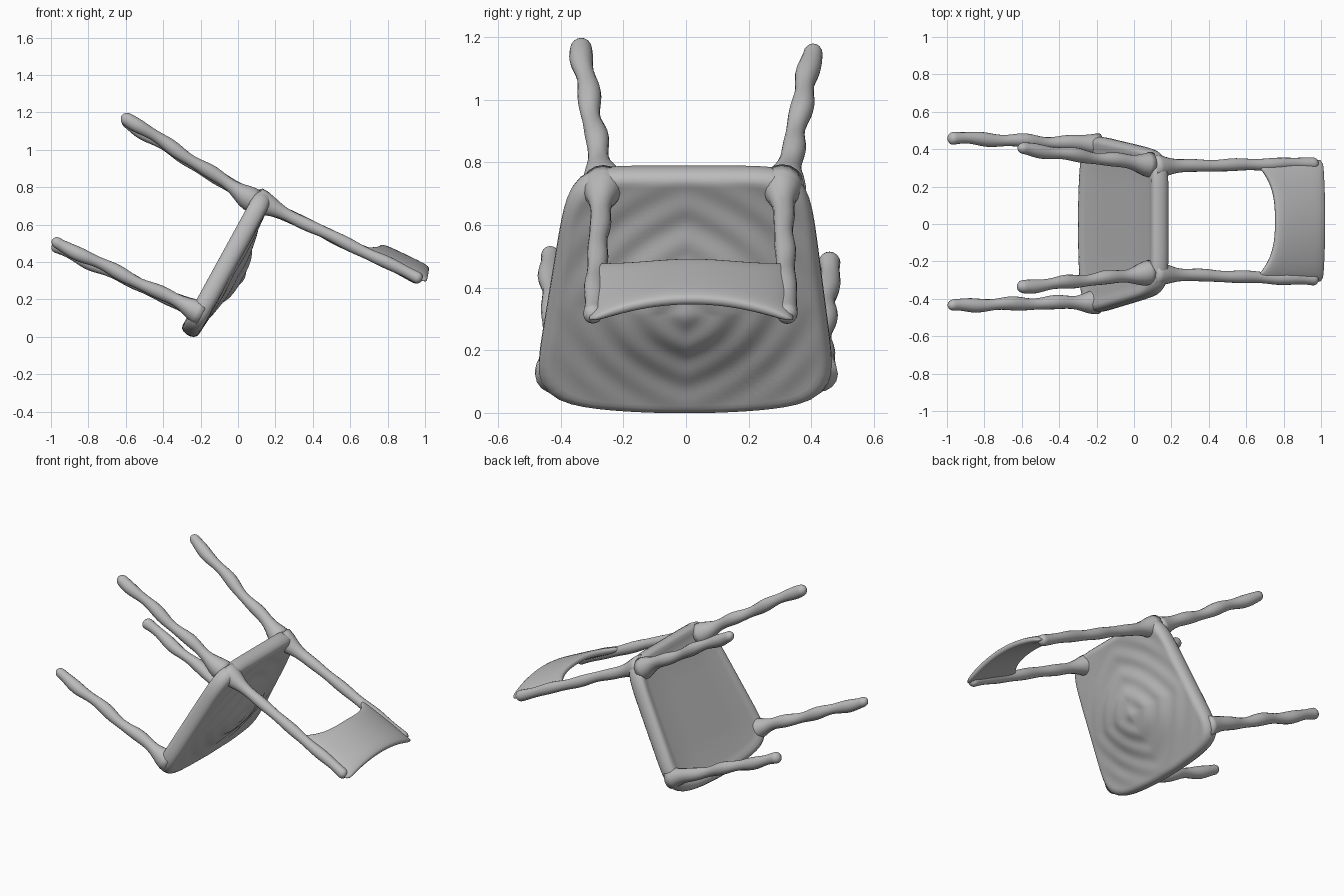
import bpy, bmesh, math
from mathutils import Vector

cube = bpy.data.objects.get("Cube")
if cube:
    bpy.data.objects.remove(cube, do_unlink=True)

mat = bpy.data.materials.new("plain grey")
mat.use_nodes = True
mat.diffuse_color = (0.5, 0.5, 0.5, 1)
bsdf = mat.node_tree.nodes["Principled BSDF"]
bsdf.inputs["Base Color"].default_value = (0.5, 0.5, 0.5, 1)
bsdf.inputs["Roughness"].default_value = 0.7


def loft(name, rings):
    """Skin a list of equal closed rings and cap both ends."""
    bm = bmesh.new()
    loops = [[bm.verts.new(p) for p in ring] for ring in rings]
    n = len(loops[0])
    for a, b in zip(loops, loops[1:]):
        for i in range(n):
            j = (i + 1) % n
            bm.faces.new((a[i], a[j], b[j], b[i]))
    bm.faces.new(loops[0][::-1])
    bm.faces.new(loops[-1])
    bmesh.ops.recalc_face_normals(bm, faces=bm.faces)
    mesh = bpy.data.meshes.new(name)
    bm.to_mesh(mesh)
    bm.free()
    mesh.materials.append(mat)
    obj = bpy.data.objects.new(name, mesh)
    bpy.context.collection.objects.link(obj)
    for p in mesh.polygons:
        p.use_smooth = True
    return obj


def rod(name, start, end, radius, flare, phase, lump=0.004, steps=40, sides=16):
    """Lumpy rod, flared at its start and rounded at its tip."""
    start, end = Vector(start), Vector(end)
    axis = end - start
    length = axis.length
    d = axis.normalized()
    side = d.cross(Vector((0, 1, 0))).normalized()
    up = side.cross(d)
    rings = []
    for k in range(steps + 1):
        t = 1 - (1 - k / steps) ** 1.5        # closer rings at the tip
        dist = t * length
        r = radius + flare * math.exp(-(dist / 0.11) ** 2)
        r += lump * math.sin(dist * 26 + phase)
        left = length - dist
        if left < radius:
            r *= math.sqrt(max(0.02, 1 - (1 - left / radius) ** 2))
        c = start + d * dist
        c += side * lump * math.sin(dist * 17 + phase) + up * lump * math.cos(dist * 21 + phase)
        rings.append([c + (side * math.cos(a) + up * math.sin(a)) * r
                      for a in (2 * math.pi * i / sides for i in range(sides))])
    return loft(name, rings)


# Seat: local u runs from back to front, h from underside to top
ORIGIN = Vector((0.03, 0, 0.66))
U = Vector((-0.48, 0, -0.877))
N = Vector((0.877, 0, -0.48))


def seat_ring(s, h, domed, count=96):
    ring = []
    for i in range(count):
        a = 2 * math.pi * i / count
        c, q = math.cos(a), math.sin(a)
        r = s * (abs(c) ** 7 + abs(q) ** 7) ** (-1 / 7)
        ty, tu = c * r, q * r
        u = 0.275 + 0.44 * tu
        if tu > 0:
            u -= 0.045 * ty * ty * tu          # bowed front edge
        y = ty * (0.395 + 0.13 * (u + 0.05)) + 0.015 * (0.4 - u)
        height = h
        if domed:
            fade = 1 - s ** 4
            height += 0.068 * math.exp(-((u - 0.31) / 0.2) ** 2 - (y / 0.28) ** 2) * fade
            diamond = math.sqrt(y * y + (u - 0.31) ** 2) * 0.5 + (abs(y) + abs(u - 0.31)) * 0.4
            height += 0.004 * math.cos(2 * math.pi * diamond / 0.11) * fade
        ring.append(ORIGIN + U * u + N * height + Vector((0, y, 0)))
    return ring


edge = [(0.02, 0.012), (0.4, 0.012), (0.8, 0.012), (0.87, 0.008), (0.92, 0.001), (0.96, 0.006),
        (0.985, 0.02), (1.0, 0.045), (0.998, 0.065), (0.985, 0.083), (0.96, 0.095)]
rings = [seat_ring(s, h, False) for s, h in edge]
rings += [seat_ring(0.93 - 0.91 * k / 30, 0.1, True) for k in range(31)]
loft("seat", rings)

# Legs
rod("rear_leg_right", (0.09, -0.262, 0.725), (-0.62, -0.34, 1.185), 0.034, 0.03, 0.5)
rod("rear_leg_left", (0.09, 0.318, 0.725), (-0.62, 0.405, 1.165), 0.034, 0.03, 2.0)
rod("front_leg_right", (-0.19, -0.415, 0.125), (-0.995, -0.437, 0.515), 0.034, 0.03, 1.2)
rod("front_leg_left", (-0.19, 0.425, 0.125), (-0.995, 0.462, 0.49), 0.034, 0.03, 3.1)

# Backrest posts
rod("back_post_right", (0.10, -0.265, 0.73), (0.985, -0.298, 0.305), 0.032, 0.035, 0.3, 0.002)
rod("back_post_left", (0.10, 0.307, 0.73), (0.985, 0.325, 0.305), 0.032, 0.035, 1.8, 0.002)

# Curved backrest slat: rounded cross-sections swept from side to side
D = Vector((0.902, 0, -0.431))
B = Vector((0.431, 0, 0.902))
rings = []
for k in range(33):
    t = -1 + 2 * k / 32
    bow = 0.062 * (1 - t * t)
    thick = 0.023 * math.sqrt(max(0.08, 1 - abs(t) ** 10))
    first = 0.66 + 0.11 * (1 - abs(t) ** 3.2)   # arched inner edge
    if abs(t) > 0.9:
        first += (abs(t) - 0.9) * 0.5           # rounded corner
    last = 1.08 - 0.018 * (1 - t * t) - 0.2 * max(0, abs(t) - 0.93)
    mid, half = (first + last) / 2, (last - first) / 2
    base = Vector((0.035, 0.017 + 0.325 * t, 0.758))
    ring = []
    for i in range(28):
        a = 2 * math.pi * i / 28
        c, q = math.cos(a), math.sin(a)
        along = math.copysign(abs(c) ** 0.45, c) * half
        across = math.copysign(abs(q) ** 0.6, q) * thick
        ring.append(base + D * (mid + along) + B * (bow + across))
    rings.append(ring)
loft("back_slat", rings)
